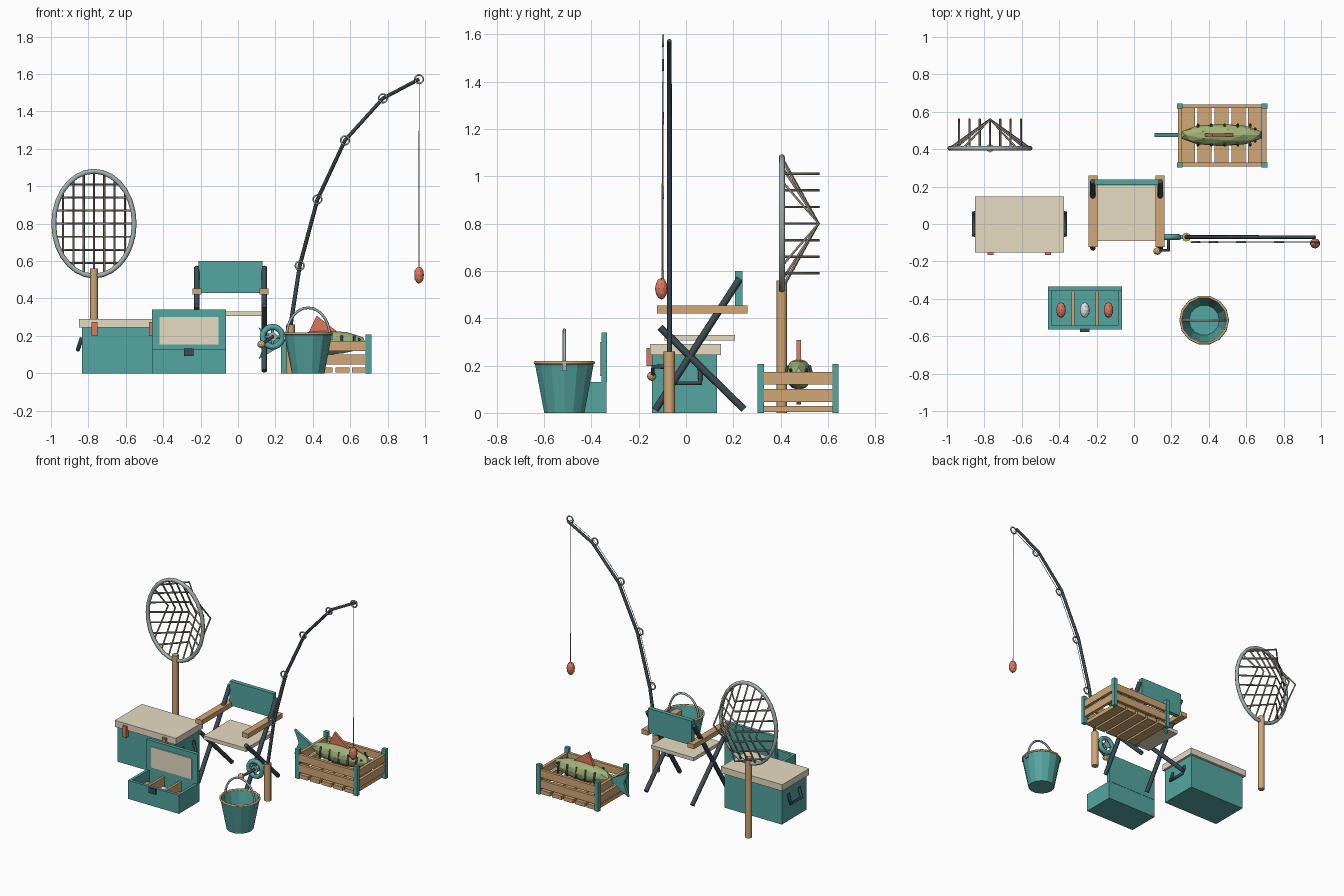
import bpy, bmesh
from math import sin, cos, pi, sqrt
from mathutils import Matrix, Vector

if "Cube" in bpy.data.objects:
    bpy.data.objects.remove(bpy.data.objects["Cube"])


def material(name, *rgb):
    m = bpy.data.materials.new(name)
    m.use_nodes = True
    m.diffuse_color = (*rgb, 1)
    m.node_tree.nodes["Principled BSDF"].inputs["Base Color"].default_value = (*rgb, 1)
    return m


TEAL = material("teal", .088, .38, .355)
CREAM = material("cream", .84, .75, .58)
WOOD = material("wood", .64, .39, .18)
DARK = material("dark slate", .045, .072, .09)
RED = material("coral red", .72, .19, .115)
GREEN = material("fish green", .36, .45, .18)
STEEL = material("steel", .36, .45, .45)
NET = material("net cord", .32, .27, .21)
PALE = material("pale lure", .70, .76, .76)


def add_mesh(name, mat, bm):
    me = bpy.data.meshes.new(name)
    bmesh.ops.recalc_face_normals(bm, faces=bm.faces[:])
    bm.to_mesh(me)
    bm.free()
    me.materials.append(mat)
    ob = bpy.data.objects.new(name, me)
    bpy.context.collection.objects.link(ob)
    return ob


def boxes(name, mat, *specs):
    """Each spec is (x0, x1, y0, y1, z0, z1)."""
    bm = bmesh.new()
    for x0, x1, y0, y1, z0, z1 in specs:
        m = Matrix.Translation(((x0 + x1) / 2, (y0 + y1) / 2, (z0 + z1) / 2))
        bmesh.ops.create_cube(bm, size=1, matrix=m @ Matrix.Diagonal((x1 - x0, y1 - y0, z1 - z0, 1)))
    return add_mesh(name, mat, bm)


def tubes(name, mat, paths, r, closed=False, taper=1, res=2):
    """Round bars swept along one or more paths."""
    cu = bpy.data.curves.new(name, "CURVE")
    cu.dimensions = "3D"
    cu.bevel_depth, cu.bevel_resolution, cu.use_fill_caps = r, res, True
    for path in paths:
        sp = cu.splines.new("POLY")
        sp.points.add(len(path) - 1)
        sp.use_cyclic_u = closed
        for i, p in enumerate(path):
            sp.points[i].co = (*p, 1)
            sp.points[i].radius = 1 + (taper - 1) * i / (len(path) - 1)
    tmp = bpy.data.objects.new(name + "_path", cu)
    bpy.context.collection.objects.link(tmp)
    deps = bpy.context.evaluated_depsgraph_get()
    me = bpy.data.meshes.new_from_object(tmp.evaluated_get(deps))
    bpy.data.objects.remove(tmp)
    me.name = name
    me.materials.clear()
    me.materials.append(mat)
    ob = bpy.data.objects.new(name, me)
    bpy.context.collection.objects.link(ob)
    return ob


def ring(c, rx, rz, n=20):
    return [(c[0] + rx * cos(2 * pi * i / n), c[1], c[2] + rz * sin(2 * pi * i / n)) for i in range(n)]


def blob(name, mat, c, size):
    """Faceted ellipsoid."""
    bm = bmesh.new()
    m = Matrix.Translation(c) @ Matrix.Diagonal((*size, 1))
    bmesh.ops.create_icosphere(bm, subdivisions=2, radius=1, matrix=m)
    return add_mesh(name, mat, bm)


def plate(name, mat, outline, y, t):
    """Flat fin: an x-z outline given thickness along y."""
    bm = bmesh.new()
    f = bm.faces.new([bm.verts.new((x, y - t / 2, z)) for x, z in outline])
    ext = bmesh.ops.extrude_face_region(bm, geom=[f])
    bmesh.ops.translate(bm, vec=(0, t, 0), verts=[e for e in ext["geom"] if isinstance(e, bmesh.types.BMVert)])
    return add_mesh(name, mat, bm)


def lathe(name, mat, c, profile, n):
    bm = bmesh.new()
    rows = [[bm.verts.new((c[0] + r * cos(2 * pi * i / n), c[1] + r * sin(2 * pi * i / n), z))
             for i in range(n)] for r, z in profile]
    for a, b in zip(rows, rows[1:]):
        for i in range(n):
            bm.faces.new((a[i], a[(i + 1) % n], b[(i + 1) % n], b[i]))
    bm.faces.new(rows[0])
    bm.faces.new(rows[-1])
    return add_mesh(name, mat, bm)


# Landing net
nx, ny, nz, rx, rz = -.77, .405, .80, .215, .28
tubes("net_handle", WOOD, [[(nx, ny, 0), (nx, ny, .56)]], .022)
tubes("net_hoop", STEEL, [ring((nx, ny, nz), rx, rz, 28)], .013, True)
strands = []
for k in range(-3, 4):
    dx, dz = k * .055, k * .07
    hx, hz = rx * sqrt(1 - (dz / rz) ** 2), rz * sqrt(1 - (dx / rx) ** 2)
    strands.append([(nx - hx, ny, nz + dz), (nx, .56, nz + dz), (nx + hx, ny, nz + dz)])
    strands.append([(nx + dx, ny, nz - hz), (nx + dx, .56, nz), (nx + dx, ny, nz + hz)])
tubes("net_mesh", NET, strands, .0058, res=1)

# Cooler
boxes("cooler_body", TEAL, (-.835, -.39, -.143, .13, 0, .245))
boxes("cooler_lid", CREAM, (-.85, -.375, -.153, .147, .245, .29))
boxes("cooler_latches", RED, *[(x - .015, x + .015, -.167, -.14, .198, .275) for x in (-.767, -.46)])
grips = []
for x, s in ((-.835, -1), (-.39, 1)):
    grips.append([(x, -.06, .19), (x + s * .022, -.06, .125), (x + s * .022, .06, .125), (x, .06, .19)])
tubes("cooler_grips", DARK, grips, .011)

# Tackle box, open
boxes("tackle_box", TEAL, (-.46, -.065, -.563, -.335, 0, .02), (-.46, -.065, -.563, -.543, .02, .13),
      (-.46, -.065, -.355, -.335, .02, .13), (-.46, -.44, -.543, -.355, .02, .13),
      (-.085, -.065, -.543, -.355, .02, .13))
boxes("tackle_lid", TEAL, (-.46, -.065, -.358, -.333, .13, .34))
boxes("tackle_lid_panel", CREAM, (-.42, -.105, -.364, -.357, .155, .30))
boxes("tackle_dividers", WOOD, *[(x - .008, x + .008, -.543, -.358, .02, .115) for x in (-.327, -.198)])
boxes("tackle_latch", DARK, (-.29, -.237, -.578, -.56, .093, .133))
for i, mat in enumerate((RED, PALE, RED)):
    blob(f"lure_{i + 1}", mat, (-.39 + i * .1265, -.46, .07), (.026, .042, .026))

# Folding chair
boxes("chair_seat", CREAM, (-.205, .127, -.09, .207, .305, .33))
boxes("chair_back", TEAL, (-.21, .13, .208, .238, .43, .60))
legs = []
for x in (-.22, .14):
    legs.append([(x, -.13, .012), (x, .227, .567)])
    legs.append([(x, .245, .015), (x, -.11, .362)])
tubes("chair_legs", DARK, legs, .015)
boxes("chair_armrests", WOOD, *[(x - .024, x + .024, -.122, .26, .42, .453) for x in (-.219, .139)])

# Fishing rod
ry, gy = -.07, -.097
bend = [(.33, .575), (.425, .93), (.572, 1.245), (.775, 1.47), (.968, 1.572)]
tubes("rod_grip", WOOD, [[(.28, ry, 0), (.28, ry, .26)]], .024)
tubes("rod_blank", DARK, [[(.28, ry, .25)] + [(x, ry, z) for x, z in bend]], .011, taper=.85)
tubes("rod_guides", STEEL, [ring((x, gy, z), .023, .023, 14) for x, z in bend], .005, True, res=1)
tubes("fishing_line", PALE, [[(x, gy, z) for x, z in bend] + [(.968, -.102, .55)]], .0025, res=0)
blob("float", RED, (.968, -.104, .525), (.027, .027, .046))

# Reel
hub = Vector((.185, ry, .195))
tubes("reel_rim", TEAL, [ring(hub, .053, .053)], .016, True)
tubes("reel_spool", STEEL, [[hub - Vector((0, .012, 0)), hub + Vector((0, .012, 0))]], .024, res=4)
tubes("reel_spokes", TEAL, [[hub - d, hub + d] for d in (Vector((.05, 0, 0)), Vector((0, 0, .05)))], .008)
tubes("reel_foot", STEEL, [[hub + Vector((.05, 0, 0)), (.28, ry, .215)]], .011)
tubes("reel_crank", DARK, [[hub, (.185, -.14, .195), (.127, -.14, .155)]], .009)
blob("reel_knob", WOOD, (.125, -.145, .155), (.022, .02, .02))

# Bucket
bc = (.375, -.514)
lathe("bucket", TEAL, bc, [(.087, 0), (.128, .21), (.119, .21), (.081, .014)], 14)
rim = [(x, bc[1] + (z - .21), .212) for x, _, z in ring((bc[0], 0, .21), .126, .126, 14)]
tubes("bucket_rim", WOOD, [rim], .007, True)
arc = [(bc[0] - .115 * cos(pi * i / 14), bc[1], .20 + .15 * sin(pi * i / 14)) for i in range(15)]
tubes("bucket_handle", STEEL, [arc], .007)
boxes("bucket_ears", STEEL, *[(bc[0] + s * .12 - .012, bc[0] + s * .12 + .012, bc[1] - .01, bc[1] + .01, .178, .212)
                              for s in (-1, 1)])

# Crate
x0, x1, y0, y1 = .23, .713, .303, .645
boxes("crate_posts", TEAL, *[(x, x + .03, y, y + .027, 0, .207) for x in (x0, x1 - .03) for y in (y0, y1 - .027)])
slats = []
for low, high in ((.046, .10), (.12, .172)):
    slats += [(x0 + .01, x1 - .01, y, y + .02, low, high) for y in (y0 + .005, y1 - .025)]
    slats += [(x, x + .02, y0 + .01, y1 - .01, low, high) for x in (x0 + .005, x1 - .025)]
boxes("crate_slats", WOOD, *slats)
boxes("crate_floor", WOOD, *[(.25 + i * .09, .325 + i * .09, y0 + .008, y1 - .008, .003, .03) for i in range(5)])

# Fish
fx, fy, fz = .467, .476, .163
blob("fish_body", GREEN, (fx, fy, fz), (.226, .06, .066))
plate("fish_tail", TEAL, [(.26, fz), (.11, .245), (.145, fz), (.11, .075)], fy, .02)
plate("fish_dorsal_fin", RED, [(.375, .21), (.42, .308), (.54, .215)], fy, .018)
plate("fish_belly_fin", RED, [(.40, .11), (.43, .035), (.50, .105)], fy, .018)
for s, side in ((-1, "right"), (1, "left")):
    bars = [[(x, fy + s * .053, .125), (x, fy + s * .055, .165), (x, fy + s * .046, .20)]
            for x in (.342, .413, .484, .555, .622)]
    tubes(f"fish_stripes_{side}", DARK, bars, .007, res=1)
    blob(f"fish_eye_{side}", DARK, (.648, fy + s * .034, fz + .018), (.008, .007, .008))
